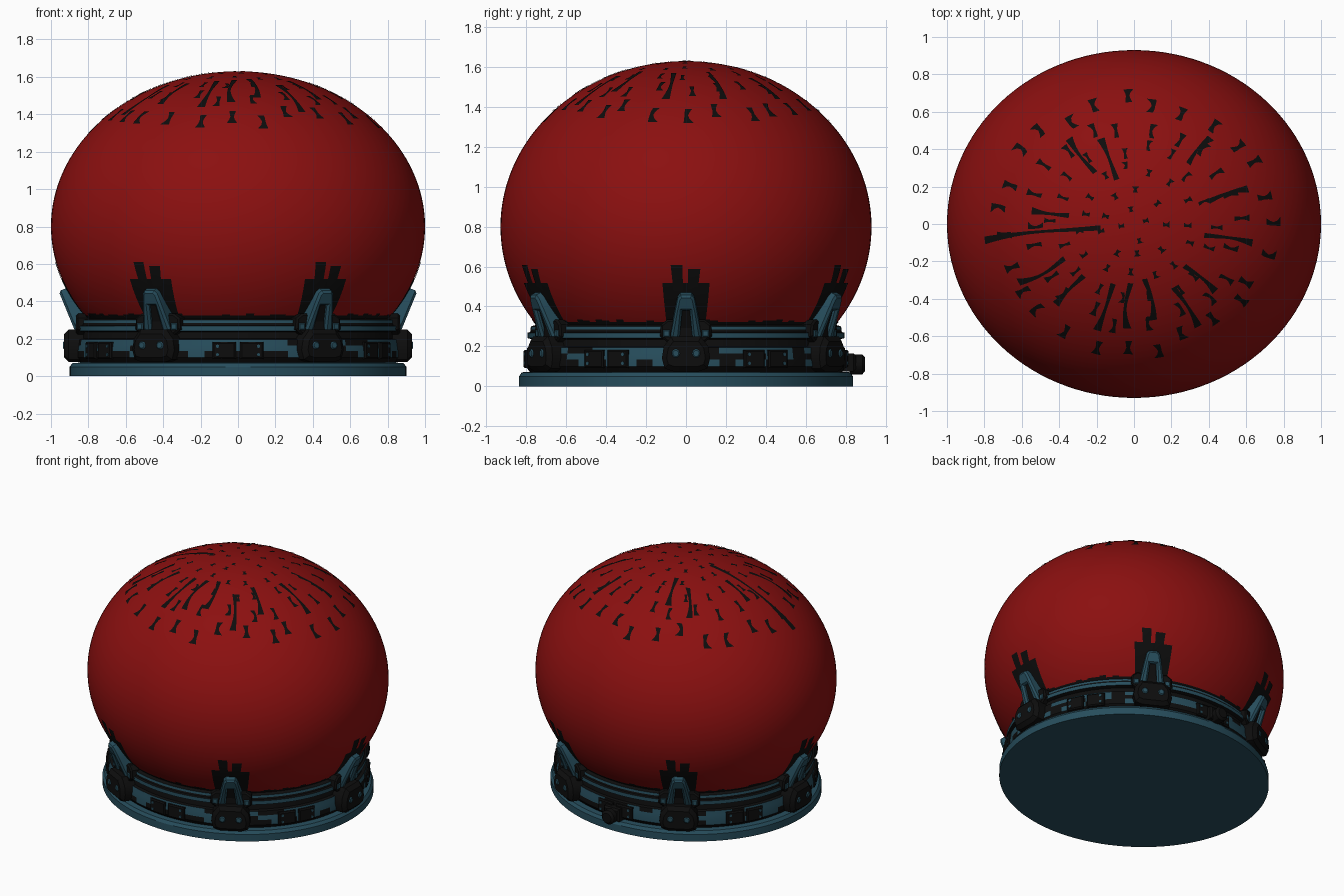
import bpy, bmesh, math, random
from mathutils import Vector

random.seed(4)
if "Cube" in bpy.data.objects:
    bpy.data.objects.remove(bpy.data.objects["Cube"])

SQUASH = 0.93            # the plan is a slightly flattened circle
MID, RISE = 0.8, 0.83    # height of the widest level, vertical radius
SEG = 120


def material(name, rgb):
    m = bpy.data.materials.new(name)
    m.use_nodes = True
    m.diffuse_color = (*rgb, 1)
    node = m.node_tree.nodes["Principled BSDF"]
    node.inputs["Base Color"].default_value = (*rgb, 1)
    node.inputs["Roughness"].default_value = 0.7
    return m


RED = material("deep red", (0.26, 0.005, 0.005))
TEAL = material("dark teal", (0.02, 0.075, 0.108))
BLACK = material("soot black", (0.004, 0.004, 0.004))
parts = []


def finish(name, bm, mats):
    for v in bm.verts:
        v.co.y *= SQUASH
    me = bpy.data.meshes.new(name)
    bm.to_mesh(me)
    bm.free()
    for m in mats:
        me.materials.append(m)
    ob = bpy.data.objects.new(name, me)
    bpy.context.collection.objects.link(ob)
    parts.append(ob)
    return ob


def lathe(name, profile, mats, rule=lambda i, k: 0):
    """Revolve (radius, height) points; rule picks the colour of row i, column k."""
    bm = bmesh.new()
    rings = [[bm.verts.new((r * math.cos(a), r * math.sin(a), z))
              for a in (math.tau * k / SEG for k in range(SEG))] for r, z in profile]
    for i in range(len(rings) - 1):
        for k in range(SEG):
            j = (k + 1) % SEG
            f = bm.faces.new((rings[i][k], rings[i][j], rings[i + 1][j], rings[i + 1][k]))
            f.material_index = rule(i, k)
    bmesh.ops.remove_doubles(bm, verts=bm.verts, dist=1e-5)
    bmesh.ops.recalc_face_normals(bm, faces=bm.faces)
    return finish(name, bm, mats)


def on_dome(phi, a, lift=1.004):
    r = math.sin(phi) * lift
    return Vector((r * math.cos(a), r * math.sin(a), MID + RISE * math.cos(phi) * lift))


def phi_at(z):
    return math.acos((z - MID) / RISE)


def dome_strip(bm, rows, cols=2):
    """Thin paint on the dome; rows run downwards as (phi, azimuth from, azimuth to)."""
    grid = [[bm.verts.new(on_dome(p, a + (b - a) * c / cols)) for c in range(cols + 1)]
            for p, a, b in rows]
    for up, low in zip(grid, grid[1:]):
        for c in range(cols):
            bm.faces.new((low[c], low[c + 1], up[c + 1], up[c]))


def prism(name, outline, angle, origin, lean, depth, mat, bevel=0.0):
    """Extrude a (sideways, up) outline outwards at an azimuth; origin is (radius, height)."""
    out = Vector((math.cos(angle), math.sin(angle), 0))
    side = Vector((-math.sin(angle), math.cos(angle), 0))
    z = Vector((0, 0, 1))
    up = out * math.sin(lean) + z * math.cos(lean)
    normal = out * math.cos(lean) - z * math.sin(lean)
    base = out * origin[0] + z * origin[1]
    bm = bmesh.new()
    face = bm.faces.new([bm.verts.new(base + side * t + up * u) for t, u in outline])
    ext = bmesh.ops.extrude_face_region(bm, geom=[face])
    moved = [g for g in ext["geom"] if isinstance(g, bmesh.types.BMVert)]
    bmesh.ops.translate(bm, verts=moved, vec=normal * depth)
    bmesh.ops.recalc_face_normals(bm, faces=bm.faces)
    if bevel:
        front = [e for e in bm.edges if all(v in moved for v in e.verts)]
        bmesh.ops.bevel(bm, geom=front, offset=bevel, segments=1, affect="EDGES")
    return finish(name, bm, [mat])


def mirrored(half):
    return half + [(-t, u) for t, u in reversed(half)]


def disc(t, u, radius, n=10):
    return [(t + radius * math.cos(math.tau * k / n), u + radius * math.sin(math.tau * k / n))
            for k in range(n)]


def box(t, u, w, h):
    return [(t - w, u - h), (t + w, u - h), (t + w, u + h), (t - w, u + h)]


# Dome
low = phi_at(0.29)
lathe("dome", [(math.sin(low * i / 56), MID + RISE * math.cos(low * i / 56))
               for i in range(57)], [RED])

# Base plate
lathe("base_plate", [(0, 0), (0.9, 0), (0.9, 0.05), (0.885, 0.07), (0.8, 0.075)], [TEAL])

# Collar: stacked rings, with worn soot on the middle band
collar = [(0.84, 0.07), (0.865, 0.1), (0.865, 0.135), (0.86, 0.165), (0.855, 0.195),
          (0.835, 0.2), (0.83, 0.235), (0.855, 0.242), (0.855, 0.268), (0.84, 0.272),
          (0.838, 0.284), (0.836, 0.3), (0.822, 0.304), (0.8, 0.31)]
teal_rows, worn_rows = {7, 10}, {1, 2, 3}
wear = [[random.random() < 0.5 for _ in range(SEG // 2)] for _ in collar]


def collar_colour(i, k):
    if i in worn_rows:
        return 1 if i == 1 and wear[i][k // 2] or wear[i][k // 2] and wear[2][k // 4] else 0
    return 0 if i in teal_rows else 1


lathe("collar", collar, [TEAL, BLACK], collar_colour)

# Ragged soot edge where the dome meets the collar
bm = bmesh.new()
for k in range(SEG):
    a, b = math.tau * k / SEG, math.tau * (k + 1) / SEG
    top = 0.325 + 0.006 * random.choice((0, 0, 1, 2))
    dome_strip(bm, [(phi_at(top), a, b), (phi_at(0.295), a, b)], 1)
finish("soot_edge", bm, [BLACK])

# Radial flecks on the crown: rings of pinched dabs plus longer streaks
bm = bmesh.new()


def fleck(a, r0, r1, w, bend=0.0):
    n = 8 if r1 - r0 > 0.12 else 4
    rows = []
    for i in range(n + 1):
        s = i / n
        r = r0 + (r1 - r0) * s
        pinch = 0.35 + 0.65 * abs(2 * s - 1) ** 1.5 * (0.5 + 0.5 * s)
        mid, half = a + bend * math.sin(3 * s), w * pinch / r
        rows.append((math.asin(r), mid - half, mid + half))
    dome_strip(bm, rows)


for radius, count, length, w in ((0.08, 4, 0.03, 0.018), (0.19, 9, 0.035, 0.02),
                                 (0.3, 15, 0.04, 0.018), (0.42, 18, 0.06, 0.016),
                                 (0.56, 22, 0.08, 0.02), (0.71, 27, 0.075, 0.027)):
    for k in range(count):
        a = math.tau * (k + random.uniform(-0.2, 0.2)) / count
        r = radius + random.uniform(-0.04, 0.04)
        fleck(a, r - length / 2, r + length / 2, w, random.uniform(-0.03, 0.03))
for degrees, r0, r1 in ((187, 0.18, 0.8), (110, 0.27, 0.52), (125, 0.36, 0.6), (172, 0.35, 0.55),
                        (252, 0.36, 0.64), (267, 0.34, 0.6), (280, 0.32, 0.56), (300, 0.42, 0.68),
                        (318, 0.36, 0.58), (350, 0.38, 0.64), (18, 0.42, 0.64), (50, 0.45, 0.64),
                        (208, 0.42, 0.7), (228, 0.4, 0.62)):
    fleck(math.radians(degrees), r0, r1, 0.022, random.uniform(-0.06, 0.06))
finish("crown_flecks", bm, [BLACK])

# Six clamps
foot = mirrored([(0.07, 0.075), (0.115, 0.09), (0.13, 0.14), (0.12, 0.2), (0.08, 0.25)])
seat = mirrored([(0.1, 0.22), (0.14, 0.25), (0.135, 0.31), (0.1, 0.335)])
arch = mirrored([(0.035, 0), (0.085, 0), (0.06, 0.14), (0.045, 0.215), (0.03, 0.235)])
arch = arch[:5] + arch[5:] + [(-0.02, 0.15), (0.02, 0.15)]
slot = mirrored([(0.04, -0.02), (0.02, 0.17)])
for n in range(6):
    ang = n * math.tau / 6
    prism(f"clamp_foot_{n}", foot, ang, (0.78, 0), 0, 0.15, BLACK, 0.025)
    prism(f"clamp_seat_{n}", seat, ang, (0.75, 0), 0, 0.115, BLACK, 0.01)
    prism(f"clamp_arch_{n}", arch, ang, (0.8, 0.265), 0.39, 0.075, TEAL, 0.012)
    prism(f"clamp_slot_{n}", slot, ang, (0.8, 0.265), 0.39, 0.05, BLACK)
    for s in (-1, 1):
        prism(f"clamp_bolt_{n}_{s}", disc(s * 0.055, 0.165, 0.022), ang, (0.9, 0), 0,
              0.036, TEAL, 0.006)
        prism(f"clamp_lug_{n}_{s}", box(s * 0.105, 0.265, 0.018, 0.018), ang, (0.84, 0), 0,
              0.03, TEAL, 0.005)
    # Dark backing painted on the dome: two prongs and two lower wings
    bm = bmesh.new()
    for z1, z0, t0, t1 in ((0.61, 0.48, -0.085, -0.02), (0.59, 0.48, 0.012, 0.08),
                           (0.52, 0.31, -0.135, 0), (0.52, 0.31, 0, 0.135)):
        spread = 0.85 if z1 > 0.55 else 0.95
        rows = [(phi_at(z1 + (z0 - z1) * i / 4), ang + t0 * (1 - (1 - spread) * i / 4),
                 ang + t1 * (1 - (1 - spread) * i / 4)) for i in range(5)]
        dome_strip(bm, rows, 4)
    finish(f"clamp_backing_{n}", bm, [BLACK])

# Bolted panels between the clamps
for n in range(6):
    for s in (-1, 1):
        ang = (n + 0.5) * math.tau / 6 + s * 0.085
        prism(f"panel_{n}_{s}", box(0, 0.137, 0.062, 0.045), ang, (0.84, 0), 0, 0.035, BLACK, 0.008)
        for u in (0.115, 0.16):
            prism(f"panel_bolt_{n}_{s}", disc(s * 0.035, u, 0.009, 8), ang, (0.87, 0), 0,
                  0.01, TEAL)

# Knob at the back
prism("knob_stem", box(0, 0.12, 0.06, 0.045), math.pi / 2, (0.84, 0), 0, 0.075, BLACK, 0.012)
prism("knob", disc(0, 0.11, 0.05, 12), math.pi / 2, (0.88, 0), 0, 0.085, BLACK, 0.015)

# Smooth shading with sharp edges kept
for ob in parts:
    ob.select_set(True)
bpy.context.view_layer.objects.active = parts[0]
bpy.ops.object.shade_smooth_by_angle(angle=math.radians(30))
